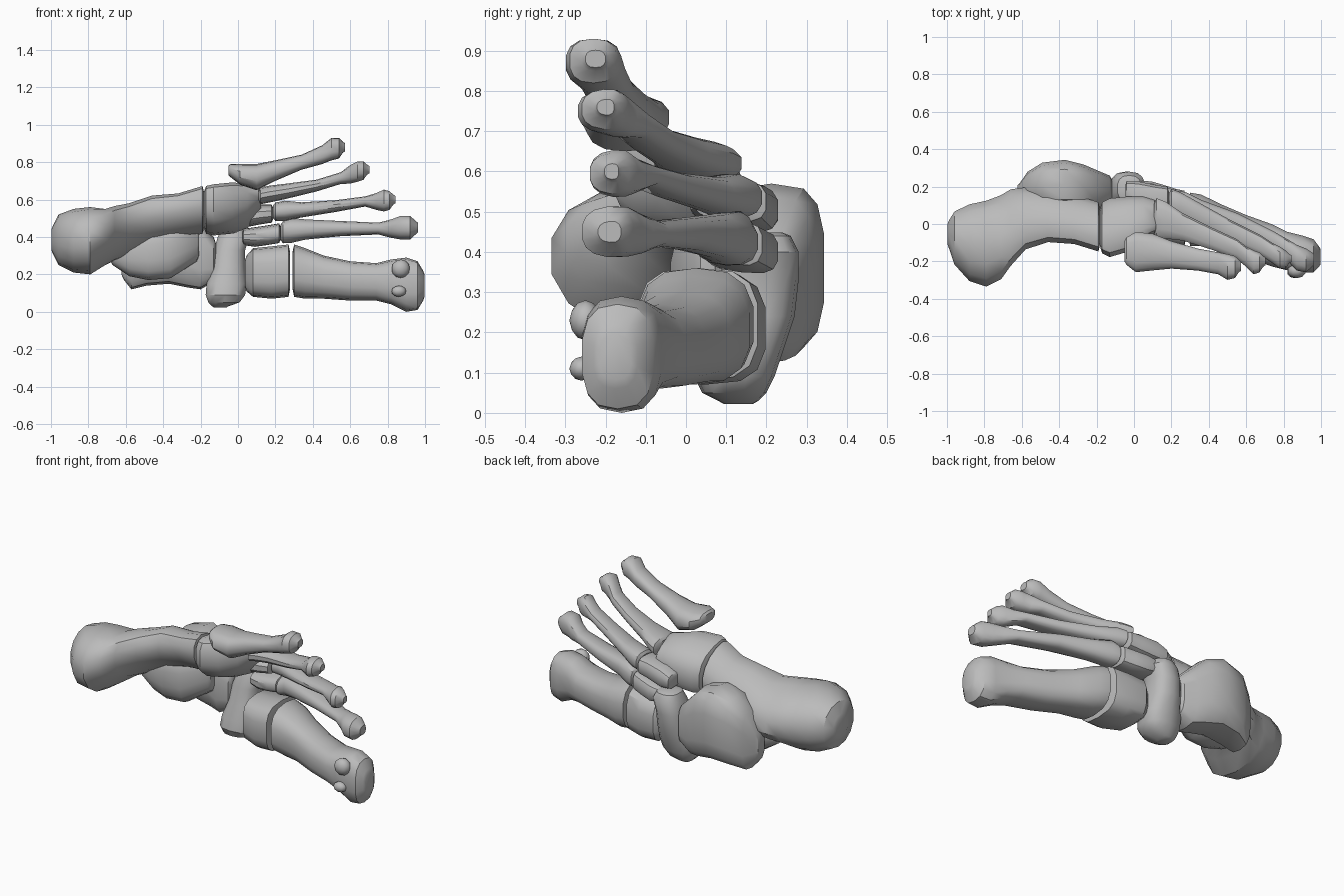
import bpy, bmesh, math
from mathutils import Vector

# Remove the default object only
default = bpy.data.objects.get("Cube")
if default:
    bpy.data.objects.remove(default, do_unlink=True)

# One plain grey for every bone
grey = bpy.data.materials.new("bone_grey")
grey.use_nodes = True
colour = (0.5, 0.5, 0.5, 1)
grey.diffuse_color = colour
grey.node_tree.nodes["Principled BSDF"].inputs["Base Color"].default_value = colour

SIDES = 14


def finish(obj):
    """Give a part its material and smooth shading with kept creases."""
    obj.data.materials.append(grey)
    bpy.ops.object.select_all(action="DESELECT")
    obj.select_set(True)
    bpy.context.view_layer.objects.active = obj
    bpy.ops.object.shade_smooth_by_angle(angle=math.radians(35))


def signed_power(value, power):
    return math.copysign(abs(value) ** power, value)


def bone(name, sections, axis="x", boxy=0.8, wedge=0.0, lean=0.0, dome=1.2):
    """Loft rounded sections, in hundredths: (position, low, high, low, high).

    boxy below one squares the outline; wedge narrows the sole side;
    a sixth value, or lean, shears a section sideways along its height;
    dome is how far the closing rings bulge past the two end sections.
    """
    direction = 1 if sections[-1][0] > sections[0][0] else -1

    def cap(section, push):
        s, a, b, c, d, *shear = section
        inset_a, inset_c = (b - a) * 0.14, (d - c) * 0.14
        return (s + push * direction, a + inset_a, b - inset_a, c + inset_c, d - inset_c, *shear)

    rings = [cap(sections[0], -dome), *sections, cap(sections[-1], dome)]
    bm = bmesh.new()
    loops = []
    for s, a, b, c, d, *shear in rings:
        slope = shear[0] if shear else lean
        loop = []
        for i in range(SIDES):
            angle = math.tau * (i + 0.5) / SIDES
            u = signed_power(math.cos(angle), boxy)
            v = signed_power(math.sin(angle), boxy) * (1 + wedge * (u - 1) / 2)
            p = (a + b) / 2 + u * (b - a) / 2
            q = (c + d) / 2 + v * (d - c) / 2 + slope * u
            place = (s, p, q) if axis == "x" else (p, q, s)
            loop.append(bm.verts.new(Vector(place) / 100))
        loops.append(loop)
    for one, two in zip(loops, loops[1:]):
        for i in range(SIDES):
            j = (i + 1) % SIDES
            bm.faces.new((one[i], one[j], two[j], two[i]))
    bm.faces.new(loops[0])
    bm.faces.new(loops[-1])
    bmesh.ops.recalc_face_normals(bm, faces=bm.faces)
    mesh = bpy.data.meshes.new(name)
    bm.to_mesh(mesh)
    bm.free()
    obj = bpy.data.objects.new(name, mesh)
    bpy.context.collection.objects.link(obj)
    finish(obj)


# Heel bone with the shelf that carries the ankle bone
bone("heel_bone", [
    (-99, -13, 2, 31, 46), (-96, -22, 7, 25, 52), (-88, -31, 11, 21, 55),
    (-79, -34, 13, 20, 56, -1), (-71, -30, 16, 25, 55, -3), (-66, -23, 19, 28, 56, -4),
    (-58, -14, 20, 31, 57, -5), (-46, -10, 18, 36, 61, -5),
    (-32, -11, 16, 40, 62, -5), (-19, -15, 12, 43, 66, -5)], boxy=0.93, dome=0.8)
bone("heel_bone_shelf", [
    (-67, 2, 13, 25, 40), (-58, -1, 15, 19, 44), (-48, -4, 15, 17, 46),
    (-36, -4, 13, 18, 48), (-22, 2, 13, 27, 50)])

# Ankle bone: broad squared pulley behind, rounded head in front
bone("ankle_bone", [
    (-61, 13, 22, 17, 36), (-57, 10, 28, 12, 46), (-49, 8, 33, 14, 54),
    (-37, 8, 34.5, 15, 57), (-27, 8, 32, 13, 54), (-20, 7, 29, 12, 47),
    (-13, 9, 26, 16, 40)], boxy=0.6)

# Midfoot
bone("boat_bone", [
    (3, -14, -5, 8, 18), (5, -16, 1, 4, 20), (9, -17.5, 4, 2, 22),
    (15, -17, 5, 3, 24), (24, -14, 4, 6, 27), (33, -13, 4, 8, 28),
    (40, -11, 6, 10, 28), (44, -9, 4, 12, 26)], axis="z", dome=0.8)
bone("cuboid_bone", [
    (-17, -16, 12, 43, 66), (-13, -18, 14, 42, 67), (-3, -15, 15, 43, 68),
    (5, -8, 15, 46, 67), (11, -5, 13, 53, 65)], boxy=0.75, lean=-4)
bone("inner_wedge_bone", [
    (4.5, -1, 17, 11, 30), (8, -7, 20, 8, 34), (18, -11, 20, 7, 35),
    (27, -12, 18, 8, 36)], boxy=0.65, dome=0.8)
bone("middle_wedge_bone", [
    (3, 7, 23, 35, 45), (9, 5, 23, 34, 46), (16, 4, 21, 35, 47),
    (22, 4, 19, 36, 48)], boxy=0.65, wedge=0.3, dome=0.6)
bone("outer_wedge_bone", [
    (-4, 6, 23, 45, 54), (2, 2, 23, 44, 57), (12, 1, 21, 46, 58),
    (18, 2, 20, 47, 58)], boxy=0.65, wedge=0.3, dome=0.6)

# Five long forefoot bones, from the big toe side outwards
bone("long_bone_first", [
    (30, -12, 17, 8, 36), (36, -12, 16, 7, 34), (46, -13, 11, 7, 30),
    (60, -18, 5, 6, 27), (74, -23, 0, 6, 26), (82, -25, -4, 4, 28),
    (90, -26, -6, 0, 29), (96, -26, -8, 1, 27), (99, -23, -12, 6, 22)],
    boxy=0.75, dome=0.8)
bone("long_bone_second", [
    (24, 2, 18, 36, 49), (28, 3, 17, 36, 51), (36, 0, 13, 38, 50),
    (55, -7, 6, 40, 49), (75, -15, -4, 41, 48), (82, -20, -8, 39, 50),
    (87, -25, -11, 38, 52), (92, -26, -13, 38, 52), (95, -23, -15, 41, 49)], wedge=0.2)
bone("long_bone_third", [
    (20, 3, 19, 48, 59), (25, 2, 17, 48, 60), (34, -2, 12, 50, 59),
    (52, -10, 2, 53, 60), (68, -17, -6, 56, 62), (74, -21, -10, 54, 64),
    (78, -24, -12, 53, 66), (81, -24, -14, 54, 65), (83, -21, -16, 57, 63)], wedge=0.2)
bone("long_bone_fourth", [
    (12, -8, 14, 57, 67), (17, -8, 12, 58, 68), (26, -9, 6, 60, 69),
    (42, -14, -2, 64, 71), (55, -19, -8, 68, 75), (60, -23, -12, 68, 79),
    (64, -27, -14, 69, 81), (67, -26, -15, 70, 81), (69, -23, -17, 73, 79)], wedge=0.2)
bone("long_bone_fifth", [
    (-4, -22, -7, 72, 79), (1, -26, -4, 68, 79), (10, -25, -5, 65, 79),
    (20, -24, -9, 70, 81), (34, -25, -13, 76, 84), (45, -27, -15, 79, 89),
    (50, -30, -16, 81, 93), (54, -29, -17, 82, 93), (56, -26, -19, 85, 91)])

# Two small pebble bones under the big toe joint
for name, place, size in (("pebble_bone_outer", (0.87, -0.25, 0.23), (0.05, 0.04, 0.05)),
                          ("pebble_bone_inner", (0.86, -0.26, 0.11), (0.04, 0.03, 0.03))):
    bpy.ops.mesh.primitive_ico_sphere_add(subdivisions=2, radius=1, location=place)
    pebble = bpy.context.object
    pebble.name = name
    pebble.scale = size
    bpy.ops.object.transform_apply(location=False, rotation=False, scale=True)
    finish(pebble)
